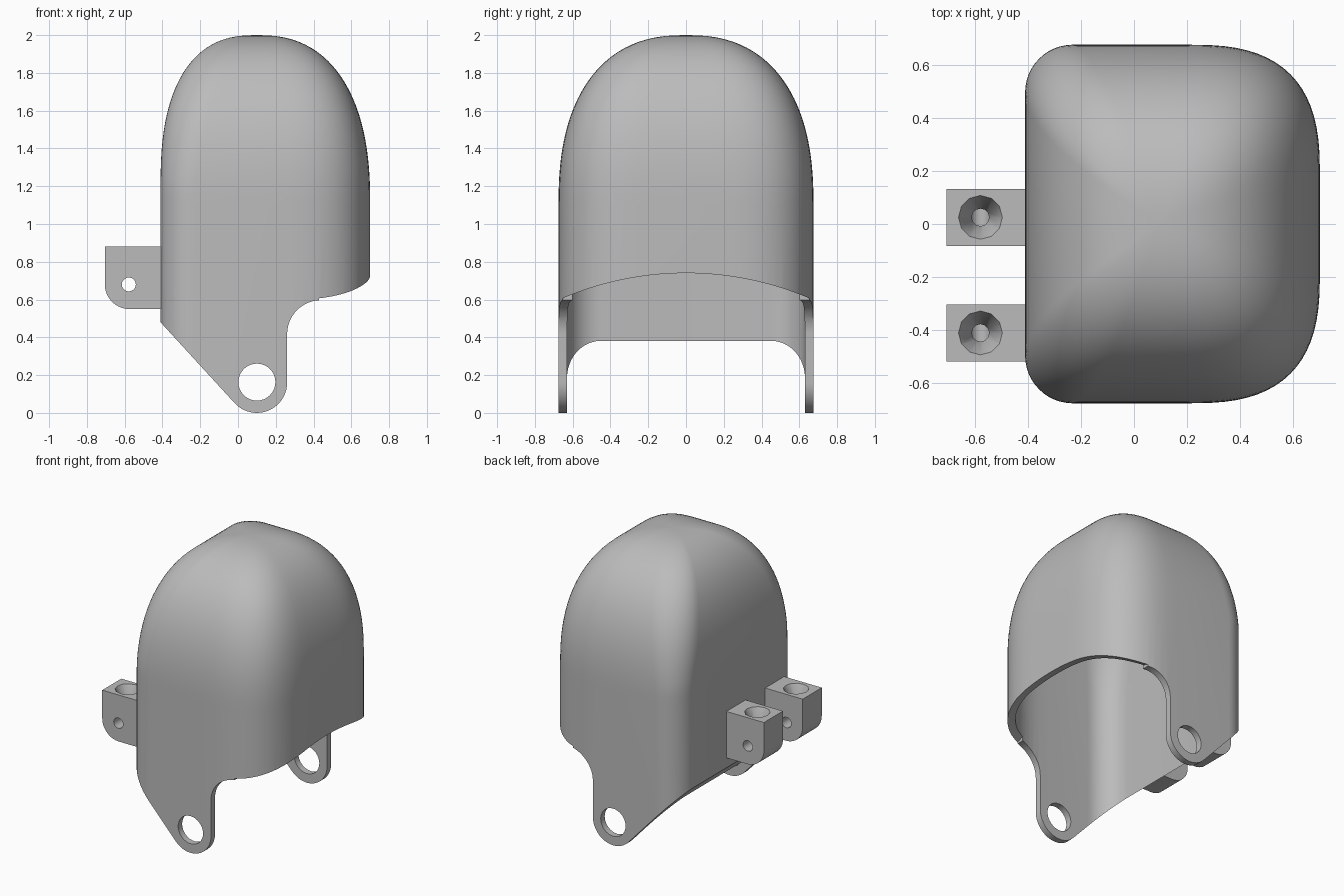
import bpy, bmesh
from math import sin, cos, pi, sqrt, radians
from mathutils import Matrix

cube = bpy.data.objects.get("Cube")
if cube:
    bpy.data.objects.remove(cube, do_unlink=True)

grey = bpy.data.materials.new("plain grey")
grey.use_nodes = True
grey.diffuse_color = (0.5, 0.5, 0.5, 1)
grey.node_tree.nodes["Principled BSDF"].inputs["Base Color"].default_value = (0.5, 0.5, 0.5, 1)

CX = 0.1  # axis of the dome and of the ears


def make(name, bm):
    bmesh.ops.recalc_face_normals(bm, faces=bm.faces)
    mesh = bpy.data.meshes.new(name)
    bm.to_mesh(mesh)
    bm.free()
    mesh.materials.append(grey)
    ob = bpy.data.objects.new(name, mesh)
    bpy.context.collection.objects.link(ob)
    return ob


def arc(cx, cy, r, start, end, n, power=2.0):
    """Circular arc, or a squarer one when power is above 2."""
    def bend(v):
        return (1 if v > 0 else -1) * abs(v) ** (2 / power)
    angles = [radians(start + (end - start) * i / n) for i in range(n + 1)]
    return [(cx + r * bend(cos(a)), cy + r * bend(sin(a))) for a in angles]


def dome(name, left, right, half, r_left, r_right, bottom, top):
    """Rounded-rectangle column closed by a full, rounded dome."""
    def plan(z):
        r = r_left + 0.15 * max(0, z - 1.2)  # corners soften towards the top
        return (arc(right - r_right, half - r_right, r_right, 0, 90, 18, 2.75)
                + arc(left + r, half - r, r, 90, 180, 12)
                + arc(left + r, r - half, r, 180, 270, 12)
                + arc(right - r_right, r_right - half, r_right, 270, 360, 18, 2.75))

    def shrink(z, start, power):
        return (1 - (max(0, z - start) / (top - start)) ** power) ** (1 / power)

    levels = [bottom] + [1.1 + (top - 1.1) * sin(pi / 2 * i / 28) for i in range(28)]
    bm = bmesh.new()
    rings = []
    for z in levels:
        s, s_left = shrink(z, 1.1, 2.4), shrink(z, 1.2, 2.5)
        rings.append([bm.verts.new((CX + (x - CX) * (s if x > CX else s_left), y * s, z))
                      for x, y in plan(z)])
    n = len(rings[0])
    for a, b in zip(rings, rings[1:]):
        for i in range(n):
            j = (i + 1) % n
            bm.faces.new((a[i], a[j], b[j], b[i]))
    apex = bm.verts.new((CX, 0, top))
    for i in range(n):
        bm.faces.new((rings[-1][i], rings[-1][(i + 1) % n], apex))
    bm.faces.new(rings[0])
    return make(name, bm)


def prism(name, outline, lo, hi, along_x=False):
    """Extrude an upright outline along y, or along x."""
    bm = bmesh.new()
    face = bm.faces.new([bm.verts.new((lo, u, z) if along_x else (u, lo, z)) for u, z in outline])
    out = bmesh.ops.extrude_face_region(bm, geom=[face])
    bmesh.ops.translate(bm, vec=(hi - lo, 0, 0) if along_x else (0, hi - lo, 0),
                        verts=[v for v in out["geom"] if isinstance(v, bmesh.types.BMVert)])
    return make(name, bm)


def cone(name, loc, r_low, r_high, height, sides, along_y=False):
    bm = bmesh.new()
    mat = Matrix.Translation(loc)
    if along_y:
        mat = mat @ Matrix.Rotation(pi / 2, 4, 'X')
    bmesh.ops.create_cone(bm, cap_ends=True, segments=sides, radius1=r_low,
                          radius2=r_high, depth=height, matrix=mat)
    return make(name, bm)


def combine(ob, tool, operation):
    mod = ob.modifiers.new("cut", 'BOOLEAN')
    mod.object, mod.operation, mod.solver = tool, operation, 'EXACT'
    bpy.context.view_layer.objects.active = ob
    bpy.ops.object.modifier_apply(modifier=mod.name)
    bpy.data.objects.remove(tool, do_unlink=True)


def smooth(ob):
    bpy.ops.object.select_all(action='DESELECT')
    ob.select_set(True)
    bpy.context.view_layer.objects.active = ob
    bpy.ops.object.shade_smooth_by_angle(angle=radians(32))


# Hollow domed shell, thicker on the lug side
shell = dome("shell", -0.41, 0.70, 0.675, 0.18, 0.50, -0.1, 2.0)
combine(shell, dome("cavity", -0.32, 0.655, 0.63, 0.18, 0.46, -0.2, 1.955), 'DIFFERENCE')

# Side outline: sloped edge, rounded ear and fillet
outline = ([(-0.8, 2.3), (-0.8, 0.905)]
           + arc(CX, 0.16, 0.16, 222.5, 360, 20)
           + arc(0.44, 0.417, 0.18, 180, 90, 12)
           + [(0.8, 0.597), (0.8, 2.3)])
combine(shell, prism("outline", outline, -1, 1), 'INTERSECT')

# Arched lip across the open side
RISE, SPAN = 0.143, 0.675
radius = (SPAN ** 2 + RISE ** 2) / (2 * RISE)
arch = [(-SPAN, 0.3), (SPAN, 0.3)]
for i in range(33):
    y = SPAN * (1 - i / 16)
    arch.append((y, 0.74 - radius + sqrt(radius ** 2 - y ** 2)))
combine(shell, prism("arch", arch, 0.43, 1, True), 'DIFFERENCE')

# Pivot holes through both ears
combine(shell, cone("pivot_hole", (CX, 0, 0.163), 0.098, 0.098, 2, 32, True), 'DIFFERENCE')
smooth(shell)

# Mounting lugs with a countersunk top hole and a cross hole
for name, y in (("back_lug", 0.025), ("front_lug", -0.41)):
    side = [(-0.38, 0.88), (-0.705, 0.88)] + arc(-0.575, 0.68, 0.13, 180, 270, 10) + [(-0.38, 0.55)]
    lug = prism(name, side, y - 0.107, y + 0.107)
    combine(lug, cone("countersink", (-0.578, y, 0.825), 0.033, 0.083, 0.112, 12), 'DIFFERENCE')
    combine(lug, cone("bore", (-0.578, y, 0.74), 0.033, 0.033, 0.12, 12), 'DIFFERENCE')
    combine(lug, cone("cross_hole", (-0.578, y, 0.68), 0.037, 0.037, 0.4, 20, True), 'DIFFERENCE')
    smooth(lug)
